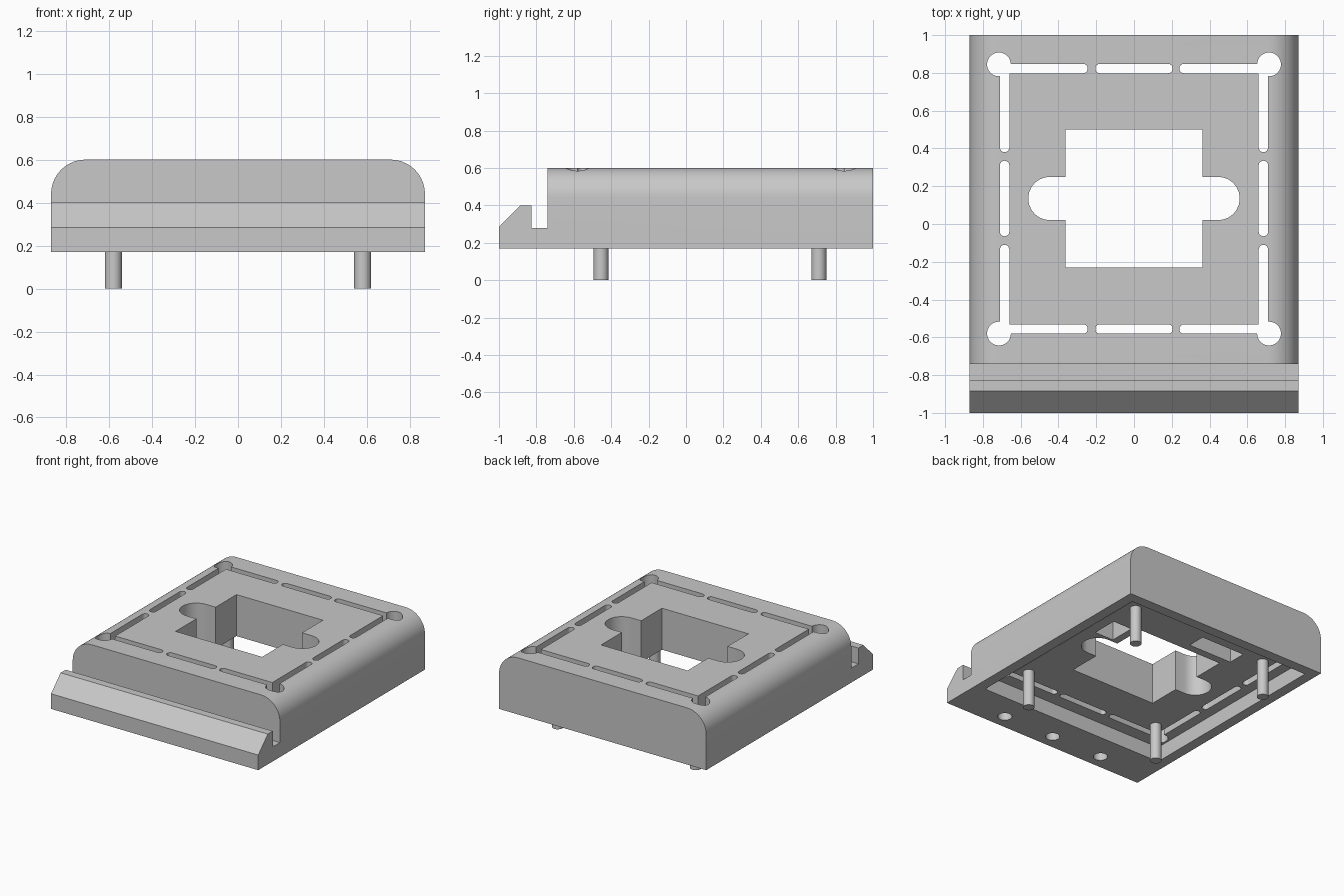
import bpy, bmesh, math

if "Cube" in bpy.data.objects:
    bpy.data.objects.remove(bpy.data.objects["Cube"], do_unlink=True)

GREY = (0.58, 0.58, 0.58, 1)
grey = bpy.data.materials.new("plain_grey")
grey.use_nodes = True
grey.diffuse_color = GREY
grey.node_tree.nodes["Principled BSDF"].inputs["Base Color"].default_value = GREY

HALF_X, BASE, TOP, CEILING = 0.87, 0.17, 0.60, 0.285


def prism(name, points, offset, shoulder=0.0):
    """Extrude a closed outline; optionally round its long top side edges."""
    bm = bmesh.new()
    face = bm.faces.new([bm.verts.new(p) for p in points])
    moved = bmesh.ops.extrude_face_region(bm, geom=[face])["geom"]
    bmesh.ops.translate(bm, vec=offset,
                        verts=[g for g in moved if isinstance(g, bmesh.types.BMVert)])
    bmesh.ops.recalc_face_normals(bm, faces=bm.faces)
    if shoulder:
        edges = [e for e in bm.edges
                 if all(v.co.z > TOP - 0.001 for v in e.verts)
                 and abs(e.verts[0].co.x - e.verts[1].co.x) < 0.001]
        bmesh.ops.bevel(bm, geom=edges, offset=shoulder, segments=14,
                        profile=0.5, affect='EDGES')
    mesh = bpy.data.meshes.new(name)
    bm.to_mesh(mesh)
    bm.free()
    mesh.materials.append(grey)
    obj = bpy.data.objects.new(name, mesh)
    bpy.context.collection.objects.link(obj)
    return obj


def rect(x0, x1, y0, y1, z):
    return [(x0, y0, z), (x1, y0, z), (x1, y1, z), (x0, y1, z)]


def capsule(ax, ay, bx, by, r, z, steps=12):
    """Outline of a round-ended slot between two centres."""
    turn = math.atan2(by - ay, bx - ax)
    pts = []
    for cx, cy, start in ((bx, by, turn - math.pi / 2), (ax, ay, turn + math.pi / 2)):
        for i in range(steps + 1):
            a = start + math.pi * i / steps
            pts.append((cx + r * math.cos(a), cy + r * math.sin(a), z))
    return pts


def circle(x, y, r, z, n=32):
    return [(x + r * math.cos(math.tau * i / n), y + r * math.sin(math.tau * i / n), z)
            for i in range(n)]


def cut(target, points, height):
    """Subtract an upright prism from the target."""
    cutter = prism("cutter", points, (0, 0, height))
    cutter.hide_render = True
    mod = target.modifiers.new("cut", 'BOOLEAN')
    mod.operation, mod.solver, mod.object = 'DIFFERENCE', 'EXACT', cutter
    bpy.context.view_layer.objects.active = target
    bpy.ops.object.modifier_apply(modifier=mod.name)
    bpy.data.objects.remove(cutter, do_unlink=True)


def smooth(obj):
    bpy.ops.object.select_all(action='DESELECT')
    obj.select_set(True)
    bpy.context.view_layer.objects.active = obj
    bpy.ops.object.shade_smooth_by_angle(angle=math.radians(30))


# Body with the front hook rail, rounded along both upper sides
side = [(-1, BASE), (1, BASE), (1, TOP), (-0.74, TOP), (-0.74, 0.28),
        (-0.825, 0.28), (-0.825, 0.40), (-0.885, 0.40), (-1, 0.285)]
body = prism("body", [(-HALF_X, y, z) for y, z in side], (2 * HALF_X, 0, 0), 0.16)

# Shallow hollow underneath
cut(body, rect(-0.79, 0.79, -0.68, 0.92, 0.05), CEILING - 0.05)

# Central opening with round-ended arms
cut(body, rect(-0.363, 0.363, -0.23, 0.50, 0.1), 0.7)
cut(body, capsule(-0.445, 0.135, 0.445, 0.135, 0.115, 0.1), 0.7)

# Corner holes and the slots between them
BACK, FRONT, SIDE, R = 0.823, -0.556, 0.685, 0.025
for x in (-0.715, 0.715):
    for y in (0.845, -0.58):
        cut(body, circle(x, y, 0.063, 0.1), 0.7)
for y in (BACK, FRONT):
    for x0, x1 in ((-0.69, -0.27), (-0.18, 0.18), (0.265, 0.69)):
        cut(body, capsule(x0, y, x1, y, R, 0.1), 0.7)
for x in (-SIDE, SIDE):
    for y0, y1 in ((0.405, 0.81), (-0.04, 0.31), (-0.54, -0.135)):
        cut(body, capsule(x, y0, x, y1, R, 0.1), 0.7)

# Blind pockets in the underside
cut(body, rect(-0.41, -0.04, 0.56, 0.70, 0.2), 0.23)
cut(body, rect(0.42, 0.58, 0.27, 0.47, 0.2), 0.23)

# Blind round holes under the rail
for x in (-0.437, 0, 0.437):
    cut(body, circle(x, -0.887, 0.05, 0.1), 0.17)
smooth(body)

# Locating pins
for x, side_name in ((-0.58, "right"), (0.58, "left")):
    for y, end_name in ((0.71, "back"), (-0.455, "front")):
        pin = prism(f"{end_name}_{side_name}_pin", circle(x, y, 0.04, 0),
                    (0, 0, CEILING + 0.01))
        smooth(pin)
